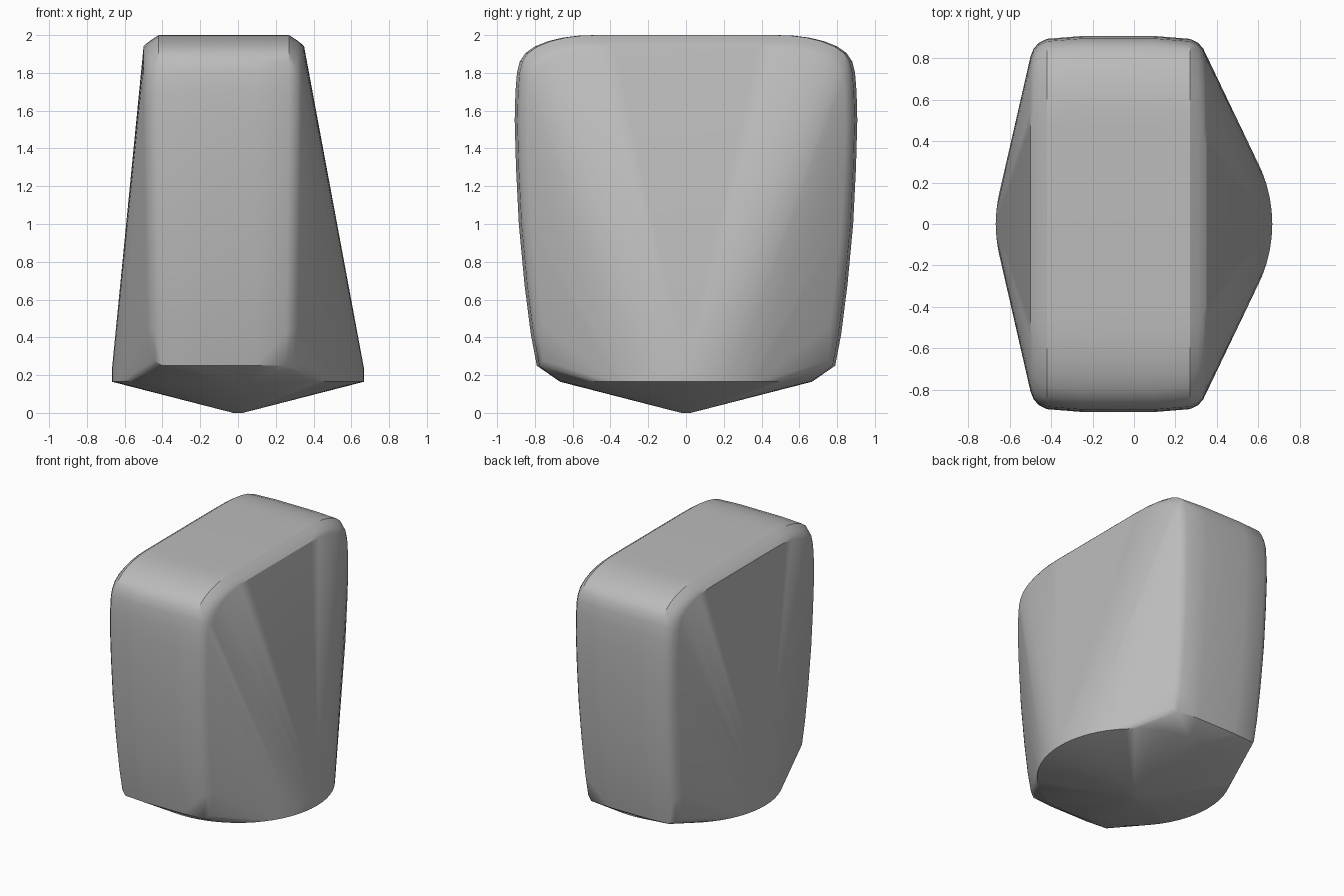
import bpy, bmesh, math

if "Cube" in bpy.data.objects:
    bpy.data.objects.remove(bpy.data.objects["Cube"])

grey = bpy.data.materials.new("plain_grey")
grey.diffuse_color = (0.5, 0.5, 0.5, 1)
grey.use_nodes = True
grey.node_tree.nodes["Principled BSDF"].inputs["Base Color"].default_value = grey.diffuse_color

# half outline of the slab: (y, z) from bottom to top
OUTLINE = [(0.79, 0.25), (0.822, 0.42), (0.855, 0.68), (0.885, 1.0), (0.90, 1.3),
           (0.907, 1.55), (0.903, 1.7), (0.895, 1.8), (0.88, 1.86), (0.85, 1.905),
           (0.80, 1.94), (0.73, 1.968), (0.65, 1.987), (0.57, 1.997), (0.48, 2.0)]
# slab slices across its thickness: (half width, inset in y, inset in z)
SLICES = [(0.17, 0.0, 0.0), (0.345, 0.014, 0.0), (0.385, 0.033, 0.026),
          (0.41, 0.062, 0.045), (0.425, 0.10, 0.06)]
SLAB_X = -0.075

bm = bmesh.new()

# rounded slab
for half, inset_y, inset_z in SLICES:
    for y, z in OUTLINE:
        t = (z - 0.25) / 1.75
        width = half * (0.95 + 0.05 * min(1, t * 1.3))
        zz = 0.25 + inset_z + (z - 0.25) * (1 - 2 * inset_z / 1.75) if inset_z else z
        if z > 1.8:
            zz = z - inset_z
        for sx in (-1, 1):
            for sy in (-1, 1):
                bm.verts.new((SLAB_X + sx * width, sy * (y - inset_y), zz))

# round foot with a shallow cone below
for radius, z in ((0.025, 0.0), (0.667, 0.165), (0.667, 0.235)):
    for i in range(64):
        a = math.tau * i / 64
        bm.verts.new((radius * math.cos(a), radius * math.sin(a), z))

# skin stretched over slab and foot
hull = bmesh.ops.convex_hull(bm, input=bm.verts)
loose = [v for v in bm.verts if not v.link_faces]
bmesh.ops.delete(bm, geom=loose, context='VERTS')
bmesh.ops.recalc_face_normals(bm, faces=bm.faces)

mesh = bpy.data.meshes.new("tapered_body")
bm.to_mesh(mesh)
bm.free()
mesh.materials.append(grey)
body = bpy.data.objects.new("tapered_body", mesh)
bpy.context.collection.objects.link(body)
bpy.context.view_layer.objects.active = body
body.select_set(True)
bpy.ops.object.shade_smooth_by_angle(angle=math.radians(30))
